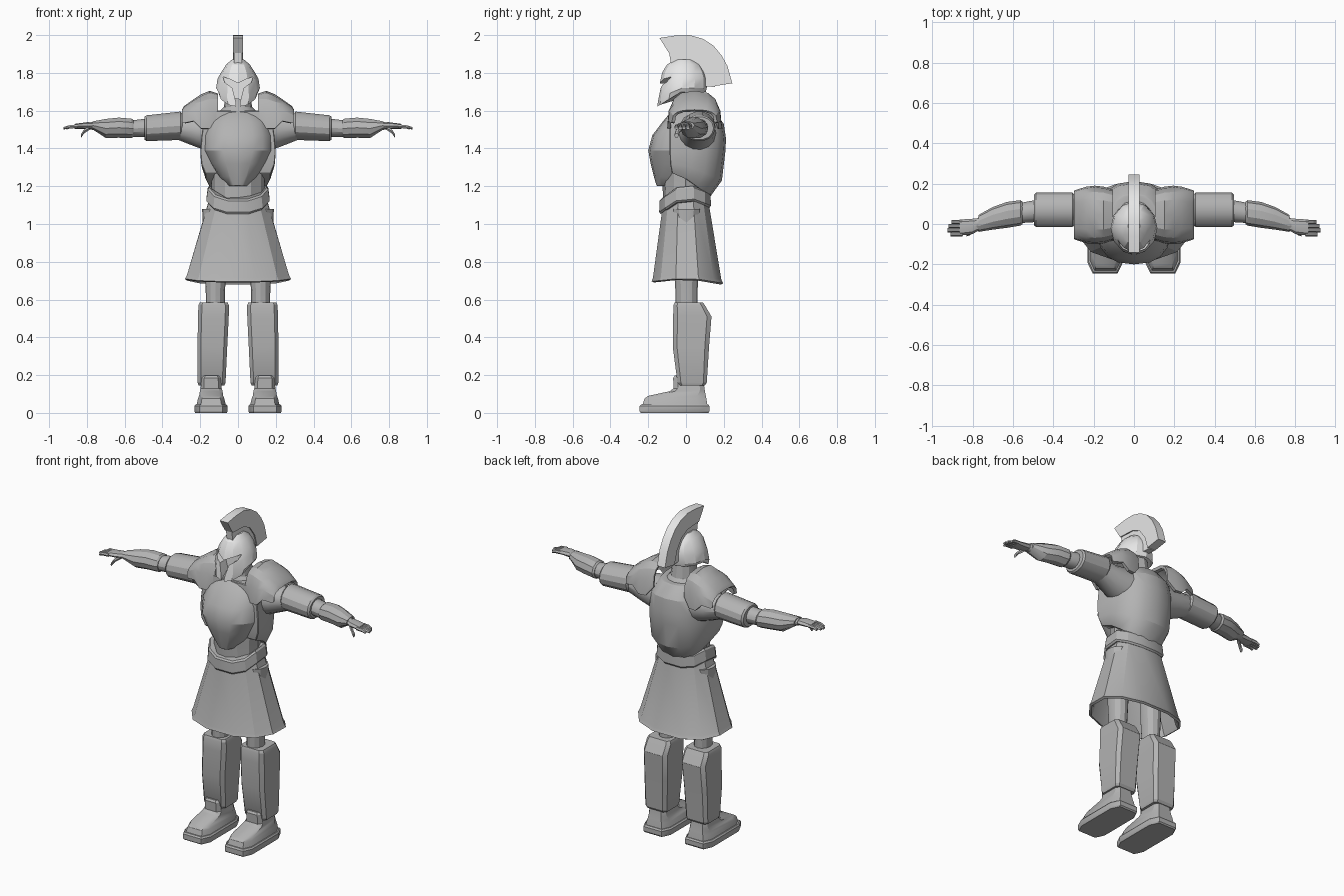
import bpy, bmesh, math

cube = bpy.data.objects.get("Cube")
if cube:
    bpy.data.objects.remove(cube, do_unlink=True)


def material(name, v):
    m = bpy.data.materials.new(name)
    m.use_nodes = True
    m.diffuse_color = (v, v, v, 1)
    m.node_tree.nodes["Principled BSDF"].inputs["Base Color"].default_value = (v, v, v, 1)
    return m


ARMOUR = material("mid grey", 0.45)
HELM = material("light grey", 0.8)
parts = []


def power(v, e):
    return math.copysign(abs(v) ** e, v)


def zring(z, rx, yf, yb, drop=(0, 0), cx=0, n=12, phase=0, e=1, arc=None):
    """Horizontal cross-section, angle zero at the front; drop lowers front and back."""
    if arc:
        angs = [math.radians(arc[0] + (arc[1] - arc[0]) * i / (n - 1)) for i in range(n)]
    else:
        angs = [math.tau * (i + phase) / n for i in range(n)]
    xs = [power(math.sin(a), e) for a in angs]
    ys = [-power(math.cos(a), e) for a in angs]
    mx, my = max(map(abs, xs)), max(map(abs, ys))
    mid, half = (yf + yb) / 2, (yb - yf) / 2
    return [(cx + rx * x / mx, mid + half * y / my,
             z + drop[0] * max(0, math.cos(a)) + drop[1] * max(0, -math.cos(a)))
            for x, y, a in zip(xs, ys, angs)]


def xring(x, cy, cz, ry, rz, n=14):
    """Cross-section of a limb that runs along x."""
    return [(x, cy + ry * math.cos(math.tau * i / n), cz + rz * math.sin(math.tau * i / n))
            for i in range(n)]


def loft(name, rings, mat=ARMOUR, closed=True, caps=True, mirror=False, thick=0, bevel=0):
    bm = bmesh.new()
    rows = [[bm.verts.new(p) for p in r] for r in rings]
    n = len(rows[0])
    for a, b in zip(rows, rows[1:]):
        for i in range(n if closed else n - 1):
            j = (i + 1) % n
            bm.faces.new((a[i], a[j], b[j], b[i]))
    if caps:
        bm.faces.new(rows[0])
        bm.faces.new(rows[-1])
    bmesh.ops.recalc_face_normals(bm, faces=bm.faces)
    me = bpy.data.meshes.new(name)
    bm.to_mesh(me)
    bm.free()
    me.materials.append(mat)
    ob = bpy.data.objects.new(name, me)
    bpy.context.scene.collection.objects.link(ob)
    if thick:
        s = ob.modifiers.new("thickness", "SOLIDIFY")
        s.thickness, s.offset = thick, -1
    if bevel:
        b = ob.modifiers.new("bevel", "BEVEL")
        b.width, b.segments = bevel, 1
    if mirror:
        m = ob.modifiers.new("mirror", "MIRROR")
        m.use_mirror_merge = False
    parts.append(ob)
    return ob


# Helmet with a slot for the eyes and mouth
helmet = loft("helmet", [zring(z, rx, f, b, (d, 0)) for z, rx, f, b, d in [
    (1.70, .105, -.155, .105, -.08), (1.72, .116, -.15, .11, -.055),
    (1.77, .108, -.14, .11, -.03), (1.805, .088, -.125, .10, 0),
    (1.845, .062, -.10, .075, 0), (1.872, .03, -.05, .03, 0)]], HELM)
slot = [(0, 1.745), (.04, 1.765), (.08, 1.78), (.07, 1.75), (.03, 1.72), (.012, 1.65), (.008, 1.6)]
slot += [(-x, z) for x, z in reversed(slot[1:])]
cutter = loft("visor_cutter", [[(x, y, z) for x, z in slot] for y in (-.3, -.075)])
cutter.hide_render = True
cut = helmet.modifiers.new("visor", "BOOLEAN")
cut.operation, cut.object = "DIFFERENCE", cutter

# Crest and the holder under it
crest = [(-.14, 1.985), (-.06, 1.997), (.02, 2.0), (.09, 1.98), (.145, 1.945), (.19, 1.89),
         (.22, 1.835), (.245, 1.745), (.15, 1.73), (.125, 1.81), (.08, 1.87), (.02, 1.9), (-.09, 1.905)]
holder = [(-.09, 1.91), (.025, 1.905), (.085, 1.875), (.13, 1.81), (.155, 1.725),
          (.09, 1.73), (.07, 1.8), (0, 1.85), (-.08, 1.85)]
for name, shape, w in (("crest", crest, .027), ("crest_holder", holder, .02)):
    loft(name, [[(x, y, z) for y, z in shape] for x in (-w, w)], HELM)

# Torso core with neck
loft("torso", [zring(z, rx, f, b) for z, rx, f, b in [
    (1.05, .14, -.12, .11), (1.25, .14, -.125, .12), (1.4, .17, -.13, .15),
    (1.5, .17, -.12, .16), (1.57, .125, -.09, .14), (1.62, .075, -.065, .1),
    (1.74, .055, -.06, .08)]])

# Breastplate and backplate
loft("breastplate", [zring(z, rx, f, -f, n=9, e=.8, arc=(-80, 80)) for z, rx, f in [
    (1.2, .06, -.155), (1.25, .105, -.17), (1.32, .15, -.187), (1.39, .185, -.2),
    (1.47, .185, -.178), (1.54, .16, -.125), (1.6, .1, -.075)]], bevel=.004)
loft("backplate", [zring(z, rx, -.1 - b, b, (0, d), n=11, e=.8, arc=(85, 275)) for z, rx, b, d in [
    (1.27, .175, .125, -.13), (1.32, .195, .19, -.09), (1.38, .2, .208, 0),
    (1.45, .195, .212, 0), (1.53, .185, .2, 0), (1.6, .13, .15, 0)]], bevel=.004)

# Belt and skirt
loft("belt", [zring(z, rx, f, b, (-.085, -.05), phase=.5, e=.8) for z, rx, f, b in [
    (1.135, .16, -.135, .125), (1.145, .168, -.142, .132),
    (1.205, .16, -.14, .13), (1.215, .152, -.132, .122)]])
loft("skirt", [zring(1.15, .15, -.125, .12, (-.07, -.04), phase=.5, e=.85),
               zring(.735, .27, -.175, .187, (-.02, -.03), phase=.5, e=.85),
               zring(.715, .28, -.182, .197, (-.02, -.03), phase=.5, e=.85)],
     caps=False, thick=.015)

# Shoulder guards: arched shells
arches = []
for x, top, hy, low in [(.105, 1.69, .125, 1.56), (.15, 1.705, .14, 1.505), (.195, 1.687, .145, 1.505),
                        (.235, 1.66, .14, 1.545), (.285, 1.625, .125, 1.535), (.297, 1.605, .12, 1.54)]:
    angs = [math.pi * i / 8 for i in range(9)]
    arches.append([(x, .045 - hy * power(math.cos(a), .7),
                    low + (top - low) * power(math.sin(a), .7)) for a in angs])
loft("shoulder_guards", arches, closed=False, caps=False, thick=.018, mirror=True)

# Arms with upper and lower guards
loft("arms", [xring(*s) for s in [
    (.12, .05, 1.48, .11, .11), (.22, .06, 1.49, .09, .085), (.32, .07, 1.51, .07, .065),
    (.48, .065, 1.51, .055, .05), (.56, .055, 1.505, .05, .045), (.66, .03, 1.51, .045, .04),
    (.78, 0, 1.52, .028, .02)]], mirror=True)
loft("upper_arm_guards", [xring(*s) for s in [
    (.295, .07, 1.52, .076, .068), (.305, .07, 1.52, .085, .077),
    (.485, .07, 1.507, .085, .07), (.495, .07, 1.507, .076, .062)]], mirror=True)
loft("forearm_guards", [xring(*s, n=10) for s in [
    (.553, .055, 1.505, .056, .046), (.563, .055, 1.506, .063, .054), (.63, .045, 1.51, .064, .056),
    (.70, .028, 1.506, .056, .053), (.77, .003, 1.522, .042, .022)]], mirror=True)

# Hands with fingers and thumbs
loft("palms", [xring(*s, n=8) for s in [
    (.76, 0, 1.52, .027, .018), (.80, -.012, 1.52, .038, .019), (.865, -.018, 1.517, .04, .013)]],
     mirror=True)
for i in range(4):
    y, tip = .01 - .02 * i, (.905, .92, .925, .91)[i]
    loft(f"fingers_{i + 1}", [xring(x, y, z, .011, r, n=6) for x, z, r in [
        (.85, 1.517, .011), (.89, 1.515, .01), (tip, 1.507, .007)]], mirror=True)
loft("thumbs", [xring(x, y, z, .012, .012, n=6) for x, y, z in [
    (.785, -.025, 1.51), (.815, -.045, 1.49), (.83, -.05, 1.468)]], mirror=True)

# Legs and shin guards
loft("thighs", [zring(z, r, -r - .005, r + .01, cx=.12) for z, r in [
    (.4, .05), (.62, .05), (.72, .055), (1.08, .07)]], mirror=True)
loft("shin_guards", [zring(z, rx, f, b, cx=c, n=8, phase=.5, e=.3) for z, c, rx, f, b in [
    (.145, .14, .068, -.035, .1), (.16, .14, .074, -.045, .11), (.35, .136, .079, -.07, .122),
    (.51, .13, .081, -.068, .135), (.57, .129, .081, -.066, .1), (.585, .129, .074, -.06, .09)]],
     mirror=True)

# Boots and soles
loft("boots", [zring(z, rx, f, b, cx=.142, n=8, phase=.5, e=.4) for z, rx, f, b in [
    (.03, .08, -.235, .115), (.075, .07, -.22, .108), (.09, .064, -.2, .105),
    (.115, .06, -.085, .1), (.13, .056, -.066, .098), (.185, .052, -.068, .09),
    (.197, .045, -.06, .08)]], mirror=True)
loft("soles", [zring(z, rx, f, b, cx=.143, n=8, phase=.5, e=.4) for z, rx, f, b in [
    (0, .084, -.24, .118), (.008, .088, -.245, .124), (.036, .088, -.245, .124),
    (.045, .082, -.238, .117)]], mirror=True)

# Bake modifiers, shade smooth with sharp edges, drop the cutter
deps = bpy.context.evaluated_depsgraph_get()
baked = [(ob, bpy.data.meshes.new_from_object(ob.evaluated_get(deps))) for ob in parts if ob != cutter]
for ob, me in baked:
    ob.modifiers.clear()
    ob.data = me
    me.shade_smooth()
    me.set_sharp_from_angle(angle=math.radians(27))
bpy.data.objects.remove(cutter, do_unlink=True)
